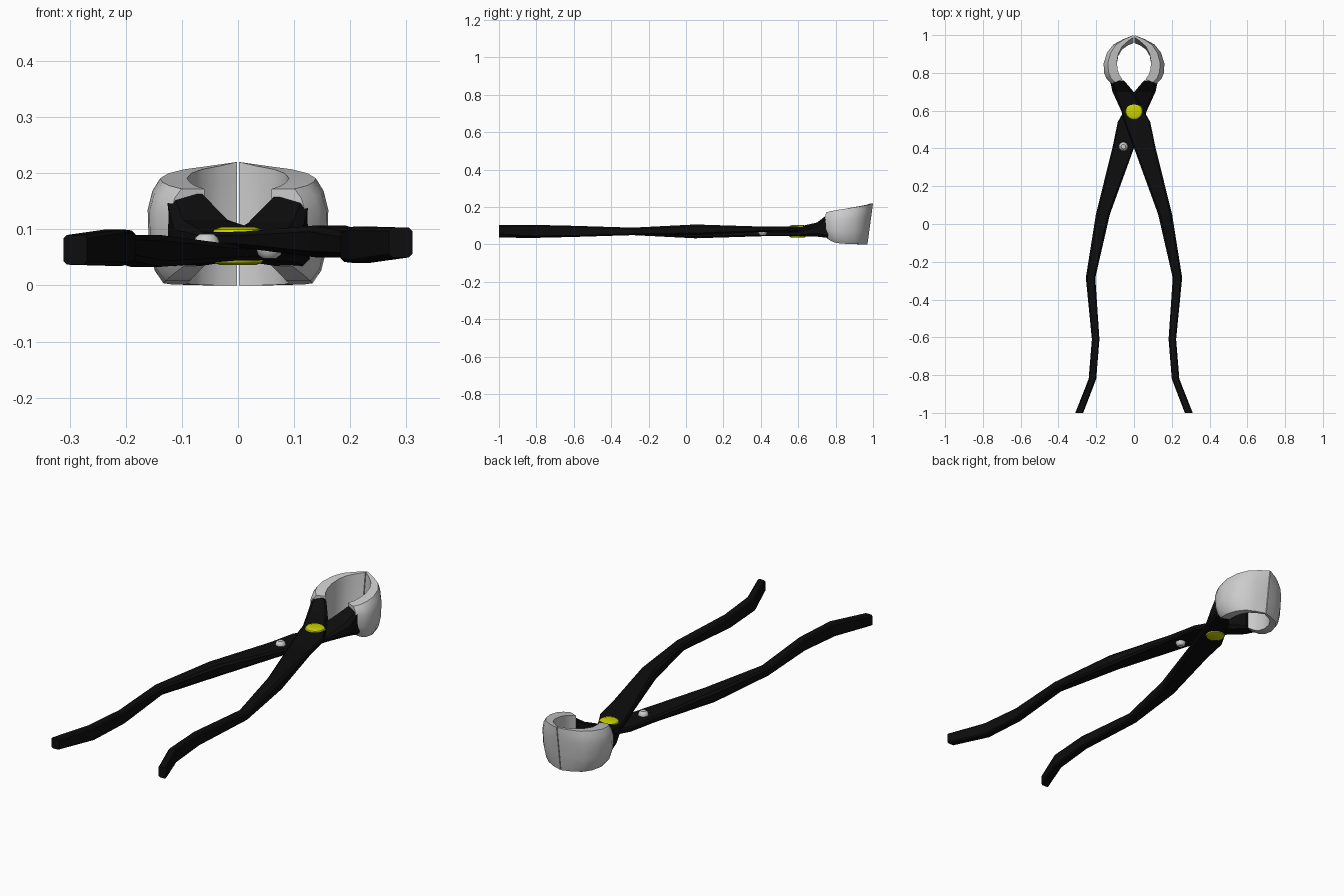
import bpy, bmesh, math

if "Cube" in bpy.data.objects:
    bpy.data.objects.remove(bpy.data.objects["Cube"])


def material(name, colour):
    m = bpy.data.materials.new(name)
    m.diffuse_color = colour
    m.use_nodes = True
    m.node_tree.nodes["Principled BSDF"].inputs["Base Color"].default_value = m.diffuse_color
    return m


black = material("black_grip", (0.004, 0.004, 0.004, 1))
yellow = material("yellow_paint", (0.58, 0.66, 0.0, 1))


def finish(bm, name, mat=None, smooth=None):
    bmesh.ops.recalc_face_normals(bm, faces=bm.faces)
    me = bpy.data.meshes.new(name)
    bm.to_mesh(me)
    bm.free()
    ob = bpy.data.objects.new(name, me)
    bpy.context.collection.objects.link(ob)
    if mat:
        me.materials.append(mat)
    if smooth:
        bpy.ops.object.select_all(action='DESELECT')
        ob.select_set(True)
        bpy.context.view_layer.objects.active = ob
        bpy.ops.object.shade_smooth_by_angle(angle=math.radians(smooth))
    return ob


def loft(rings, name, mat=None, smooth=None):
    bm = bmesh.new()
    loops = [[bm.verts.new(p) for p in r] for r in rings]
    n = len(loops[0])
    for a, b in zip(loops, loops[1:]):
        for i in range(n):
            j = (i + 1) % n
            bm.faces.new((a[i], a[j], b[j], b[i]))
    bm.faces.new(loops[0])
    bm.faces.new(loops[-1])
    return finish(bm, name, mat, smooth)


def lathe(profile, name, loc, steps=24, mat=None):
    rings = [[(loc[0] + r * math.cos(2 * math.pi * i / steps),
               loc[1] + r * math.sin(2 * math.pi * i / steps), loc[2] + z)
              for i in range(steps)] for r, z in profile]
    return loft(rings, name, mat, 35)


# Lever sections: centre x, y, half width, bottom z, top z
HANDLE = [
    (-0.29, -1.00, 0.021, 0.037, 0.090),
    (-0.22, -0.82, 0.020, 0.035, 0.100),
    (-0.203, -0.61, 0.020, 0.040, 0.098),
    (-0.23, -0.285, 0.025, 0.050, 0.090),
    (-0.165, 0.05, 0.037, 0.033, 0.090),
    (-0.058, 0.40, 0.057, 0.044, 0.073),
    (-0.018, 0.54, 0.068, 0.045, 0.070),
    (0.008, 0.60, 0.060, 0.045, 0.070),
]
HEAD = [
    (0.058, 0.70, 0.056, 0.042, 0.112),
    (0.090, 0.76, 0.037, 0.035, 0.158),
]


def lever(side, name):
    # Both handles match by a half turn about the long axis; heads are mirrored
    secs = list(HANDLE)
    if side < 0:
        secs = [(-x, y, w, 0.14 - b, 0.14 - t) for x, y, w, t, b in secs]
    secs += [(side * x, y, w, b, t + (0.005 if side < 0 else 0)) for x, y, w, b, t in HEAD]
    rings = []
    for x, y, w, b, t in secs:
        c = min(0.3 * w, 0.25 * (t - b))
        rings.append([(x - w, y, b + c), (x - w + c, y, b), (x + w - c, y, b), (x + w, y, b + c),
                      (x + w, y, t - c), (x + w - c, y, t), (x - w + c, y, t), (x - w, y, t - c)])
    loft(rings, name, black)


# Jaw sections: outer x, y, inner x, y, top z, bottom z
JAW = [
    (0.120, 0.742, 0.060, 0.765, 0.172, 0.035),
    (0.145, 0.768, 0.077, 0.788, 0.178, 0.018),
    (0.158, 0.800, 0.086, 0.815, 0.184, 0.008),
    (0.161, 0.850, 0.091, 0.855, 0.191, 0.004),
    (0.143, 0.910, 0.083, 0.900, 0.200, 0.002),
    (0.110, 0.954, 0.064, 0.938, 0.207, 0.001),
    (0.060, 0.983, 0.032, 0.968, 0.213, 0.000),
    (0.002, 1.000, 0.002, 0.988, 0.220, 0.000),
]
# Height fraction and how far the outer wall leans in there
LEVELS = [(0, 0.40), (0.12, 0.18), (0.35, 0.03), (0.7, 0.0), (0.88, 0.12), (1, 0.32)]


def jaw(side, name):
    rings = []
    for i, (ox, oy, ix, iy, t, b) in enumerate(JAW):
        outer, inner = [], []
        for f, lean in LEVELS:
            z = b + (t - b) * f
            back = 0.03 * (1 - f) * (i / (len(JAW) - 1)) ** 2
            if i == len(JAW) - 1:
                lean = 0
            outer.append((side * (ox + (ix - ox) * lean), oy + (iy - oy) * lean - back, z))
            inner.append((side * ix, iy - back, z))
        rings.append(outer + inner[::-1])
    loft(rings, name, None, 40)


for side, label in ((1, "right"), (-1, "left")):
    lever(side, "lever_to_%s_jaw" % label)
    jaw(side, label + "_jaw")

# Pivot bolt
lathe([(0.030, -0.034), (0.042, -0.030), (0.046, -0.024), (0.046, 0.024), (0.042, 0.030), (0.030, 0.034)],
      "pivot_bolt", (0, 0.597, 0.07), 32, yellow)

# Stop rivets: one on top of the left handle, one under the right
for side, label in ((1, "upper"), (-1, "lower")):
    lathe([(0.024, -0.006 * side), (0.024, 0.004 * side), (0.020, 0.016 * side), (0.012, 0.022 * side)],
          label + "_stop_rivet", (-0.056 * side, 0.41, 0.07), 16)
